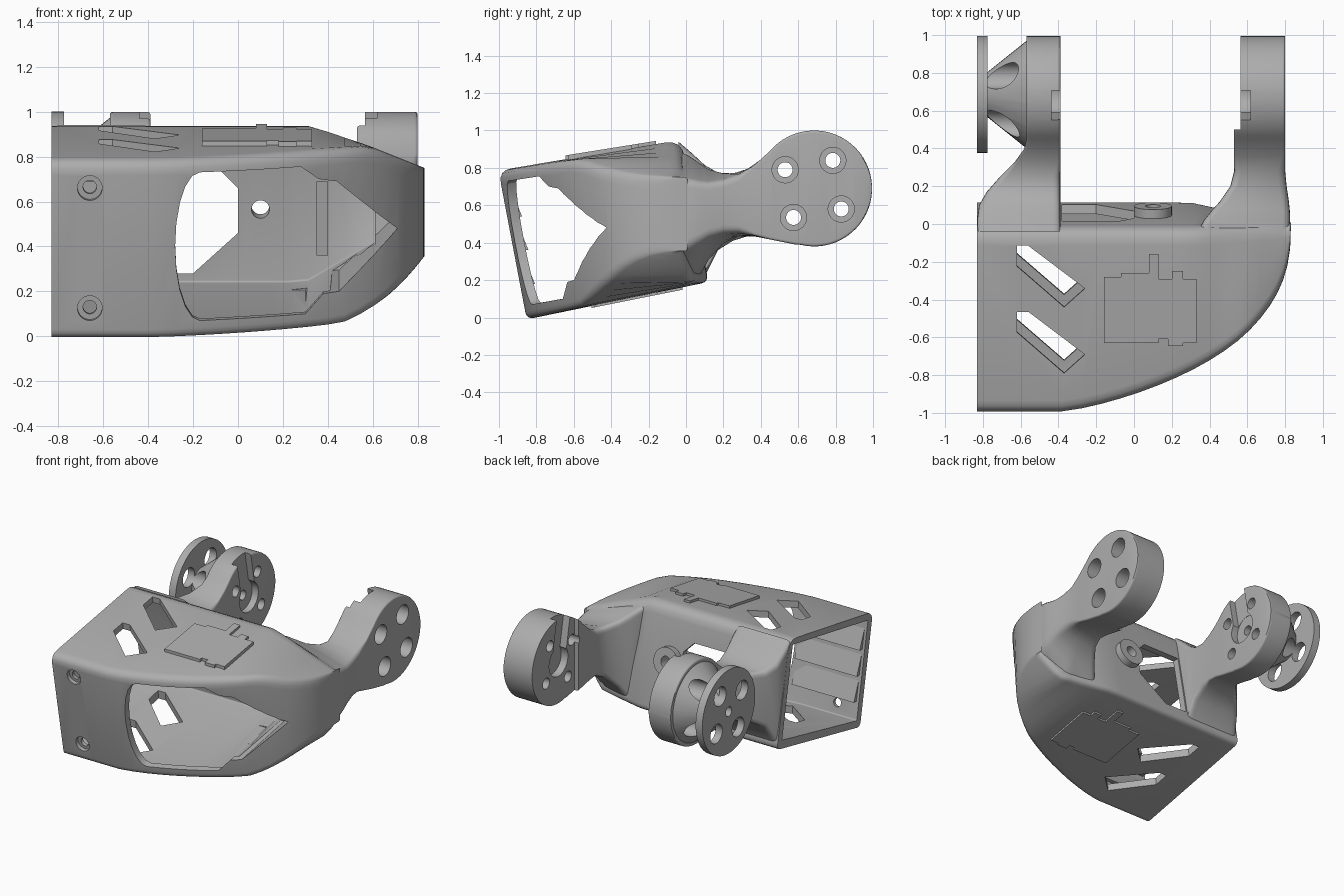
import bpy, bmesh, math
from mathutils import Vector

if "Cube" in bpy.data.objects:
    bpy.data.objects.remove(bpy.data.objects["Cube"], do_unlink=True)

grey = bpy.data.materials.new("plain grey")
grey.use_nodes = True
grey.diffuse_color = (0.42, 0.42, 0.42, 1)
grey.node_tree.nodes["Principled BSDF"].inputs["Base Color"].default_value = grey.diffuse_color

LEAN = 0.19                   # the body leans back by this slope
HUB_Y, HUB_Z, HUB_R = 0.685, 0.69, 0.31


# ---- helpers ----
def loft(name, rings):
    """Skin a list of equal rings and cap both ends."""
    bm = bmesh.new()
    rows = [[bm.verts.new(p) for p in ring] for ring in rings]
    n = len(rows[0])
    for a, b in zip(rows, rows[1:]):
        for i in range(n):
            j = (i + 1) % n
            bm.faces.new((a[i], a[j], b[j], b[i]))
    bm.faces.new(rows[0])
    bm.faces.new(rows[-1][::-1])
    bmesh.ops.recalc_face_normals(bm, faces=bm.faces)
    mesh = bpy.data.meshes.new(name)
    bm.to_mesh(mesh)
    bm.free()
    mesh.materials.append(grey)
    obj = bpy.data.objects.new(name, mesh)
    bpy.context.collection.objects.link(obj)
    return obj


def rounded(corners, radii, steps=4):
    """Round every corner of a ring."""
    ring, n = [], len(corners)
    pts = [Vector(c) for c in corners]
    for i, (p, radius) in enumerate(zip(pts, radii)):
        a, b = pts[i - 1] - p, pts[(i + 1) % n] - p
        start = p + a.normalized() * min(radius, 0.4 * a.length)
        end = p + b.normalized() * min(radius, 0.4 * b.length)
        for k in range(steps + 1):
            t = k / steps
            ring.append(start.lerp(p, t).lerp(p.lerp(end, t), t))
    return ring


def circle(r, n=40):
    return [(r * math.cos(2 * math.pi * i / n), r * math.sin(2 * math.pi * i / n)) for i in range(n)]


def tube_x(name, x0, x1, y, z, r0, r1=None):
    return loft(name, [[(x, y + a, z + b) for a, b in circle(r)]
                       for x, r in ((x0, r0), (x1, r1 or r0))])


def tube_y(name, x, y, z, y0, y1, r):
    """Tube square to the leaning walls, passing through (x, y, z)."""
    return loft(name, [[(x + a, y + d - LEAN * b, z + b + LEAN * d) for a, b in circle(r)]
                       for d in (y0, y1)])


def combine(target, tool, operation):
    mod = target.modifiers.new("combine", "BOOLEAN")
    mod.operation, mod.solver, mod.object = operation, "EXACT", tool
    bpy.context.view_layer.objects.active = target
    bpy.ops.object.modifier_apply(modifier=mod.name)
    bpy.data.objects.remove(tool, do_unlink=True)


def add(tool):
    combine(body, tool, "UNION")


def cut(tool):
    combine(body, tool, "DIFFERENCE")


# ---- shape of the body ----
def along(x):
    return min(max((x + 0.38) / 1.21, 0), 1)


def front_y(x):
    return -0.02 - 0.98 * (1 - along(x) ** 1.3) ** 0.4


def front_lean(x):
    return LEAN * (1 - along(x) ** 5)


def top_z(y):
    return 0.83 + 0.16 * (y + 0.8)


def bottom_z(y):
    return 0.2 * (y + 0.85)


def section(x, inset, radii):
    f = front_y(x) + inset
    cap = 0.95 - 0.4 * max(0, x - 0.33) - inset
    keel = 0.36 * (max(x, 0) / 0.825) ** 3 - 0.01 + inset
    z_ft, z_bt = min(top_z(f) - 0.012 - inset, cap), cap
    z_fb, z_bb = max(bottom_z(f + 0.15) - 0.01 + inset, keel), max(0.19 + inset, keel)
    if inset:                 # the cavity narrows towards the curved end
        t = max(0, x - 0.3) / 0.45
        z_ft, z_bt, z_fb, z_bb = [z + (0.5 - z) * t for z in (z_ft, z_bt, z_fb, z_bb)]
    pull = 0.12 * max(0, x - 0.3) / 0.53

    def front(z):
        return f + front_lean(x) * (0.77 - z)

    def back(z, shift):
        return max(0.12 - inset - shift - LEAN * (z - 0.19), front(z) + 0.03)
    ring = [(x, front(z_fb), z_fb), (x, front(z_ft), z_ft),
            (x, back(z_bt, 0), z_bt), (x, back(z_bb, pull), z_bb)]
    return rounded(ring, radii)


curve_xs = [-0.38 + 1.21 * math.sin(math.radians(a)) for a in [*range(0, 86, 5), 87, 88.5, 90]]
body = loft("bracket_body", [section(x, 0, (0.04, 0.07, 0.09, 0.04)) for x in [-0.83, -0.6] + curve_xs])


# ---- arms: y, inner x, outer x, top inner/outer, bottom inner/middle/outer ----
def arm(name, neck, x_in, x_out):
    rows = list(neck)
    for a in range(140, 1, -6):
        y = HUB_Y + HUB_R * math.cos(math.radians(a))
        h = HUB_R * math.sin(math.radians(a))
        low = HUB_Z - h
        if y < 0.6:
            low = min(low, 0.435 - 0.2 * (y - 0.36))
        rows.append((y, x_in, x_out, HUB_Z + h, HUB_Z + h, low, low, low))
    rings = []
    for y, i, o, ti, to, bi, bm, bo in rows:
        r = 0.04 if y < 0.3 else 0.015
        ring = [(i, y, bi), (i, y, ti), (o, y, to), (o, y, bo), (0.45 * i + 0.55 * o, y, bm)]
        rings.append(rounded(ring, [r] * 5))
    return loft(name, rings)


right_neck = [(-0.04, 0.34, 0.818, 0.90, 0.745, 0.17, 0.18, 0.36),
              (0.02, 0.37, 0.827, 0.87, 0.735, 0.175, 0.21, 0.385),
              (0.07, 0.41, 0.825, 0.835, 0.725, 0.21, 0.27, 0.41),
              (0.12, 0.455, 0.82, 0.80, 0.72, 0.30, 0.345, 0.435),
              (0.2, 0.51, 0.808, 0.775, 0.735, 0.39, 0.415, 0.455),
              (0.28, 0.53, 0.80, 0.775, 0.765, 0.43, 0.44, 0.455),
              (0.36, 0.53, 0.80, 0.81, 0.81, 0.435, 0.437, 0.44)]
left_neck = [(y, -0.39, x, t, t, b, b, b) for y, x, t, b in (
    (-0.04, -0.829, 0.94, 0.17), (0.03, -0.829, 0.88, 0.185), (0.1, -0.82, 0.815, 0.22),
    (0.17, -0.78, 0.775, 0.36), (0.25, -0.71, 0.77, 0.41), (0.33, -0.63, 0.795, 0.435), (0.4, -0.58, 0.845, 0.43))]
add(arm("right_arm", right_neck, 0.53, 0.80))
add(arm("left_arm", left_neck, -0.39, -0.57))
add(tube_y("rear_boss", 0.1, 0.05, 0.575, -0.04, 0.045, 0.1))
add(tube_x("hub_cone", -0.55, -0.80, HUB_Y, HUB_Z, 0.30, 0.10))
add(tube_x("hub_disc", -0.83, -0.775, HUB_Y, HUB_Z, HUB_R))

# ---- hollow inside and windows ----
cavity_xs = [-0.9, -0.6] + [x for x in curve_xs if x < 0.64]
cut(loft("cavity", [section(x, 0.05, [0.01] * 4) for x in cavity_xs]))

window = [(-0.17, 0.73), (0.28, 0.755), (0.36, 0.7), (0.44, 0.69), (0.71, 0.48),
          (0.45, 0.2), (0.38, 0.19), (0.3, 0.1), (-0.17, 0.07)]
window += [(-0.17 - 0.11 * math.sin(a * math.pi / 10), 0.4 - 0.33 * math.cos(a * math.pi / 10))
           for a in range(1, 10)]
cut(loft("front_window", [[(x, y, z + LEAN * (y - front_y(x) - front_lean(x) * (0.77 - z)))
                           for x, z in window] for y in (-1.2, -0.1)]))
rear = [(-0.38, 0.28), (-0.2, 0.28), (0, 0.46), (0, 0.66), (-0.08, 0.74), (-0.38, 0.74)]
cut(loft("rear_window", [[(x, y, z) for x, z in rear] for y in (-0.15, 0.3)]))
cut(tube_y("boss_hole", 0.1, 0.05, 0.575, -0.15, 0.15, 0.04))

# slanted slots through top and bottom
slot = [(-0.62, -0.11), (-0.56, -0.11), (-0.26, -0.34), (-0.37, -0.44), (-0.62, -0.22)]
for shift in (0, -0.355):
    cut(loft("slot", [[(x, y + shift - 0.09 * (z - 0.88), z) for x, y in slot] for z in (-0.3, 1.3)]))

# screw holes in the front
for z in (0.66, 0.125):
    face = -1 + LEAN * (0.77 - z)
    cut(tube_y("screw_hole", -0.66, face, z, -0.1, 0.15, 0.03))
    cut(tube_y("screw_seat", -0.66, face, z, -0.1, 0.025, 0.055))

# ---- arm details ----
step = [(0.3, 0.5), (0.565, 0.5), (0.565, 1.1), (0.3, 1.1)]
cut(loft("inner_step", [[(x, y, z) for x, y in step] for z in (0.2, 1.2)]))
for x0, x1 in ((-0.44, -0.3), (0.45, 0.62)):
    cut(tube_x("horn_seat", x0, x1, HUB_Y, HUB_Z, 0.11))
    channel = [(-0.08, 0), (0.08, 0), (0.08, 0.5), (-0.08, 0.5)]
    cut(loft("horn_slot", [[(x, HUB_Y + a - LEAN * b, HUB_Z + b) for a, b in channel]
                           for x in (x0 + 0.002, x1 - 0.002)]))
cut(tube_x("hub_centre_hole", -0.9, -0.3, HUB_Y, HUB_Z, 0.035))
for y, z in ((0.53, 0.79), (0.785, 0.84), (0.575, 0.535), (0.83, 0.58)):
    cut(tube_x("bolt_hole", -1, 1, y, z, 0.04))
    cut(tube_x("bolt_seat_right", 0.66, 0.9, y, z, 0.07))
    cut(tube_x("bolt_seat_left", -0.9, -0.5, y, z, 0.07))

# ---- raised plates above and below ----
plate = [(-0.16, -0.63), (0.13, -0.63), (0.13, -0.61), (0.18, -0.61), (0.18, -0.645), (0.26, -0.645),
         (0.26, -0.63), (0.33, -0.63), (0.33, -0.29), (0.26, -0.29), (0.26, -0.25), (0.2, -0.25),
         (0.2, -0.29), (0.13, -0.29), (0.13, -0.16), (0.08, -0.16), (0.08, -0.26), (-0.07, -0.26),
         (-0.07, -0.28), (-0.16, -0.28)]
loft("top_plate", [[(x, y, top_z(y) + d) for x, y in plate] for d in (-0.03, 0.012)])
loft("bottom_plate", [[(x, y + 0.14, bottom_z(y + 0.14) + d) for x, y in plate] for d in (-0.018, 0.02)])

# ---- ribs inside ----
rib = [(0.35, 0.36), (0.4, 0.36), (0.4, 0.69), (0.35, 0.69)]
loft("rear_rib", [[(x, y - LEAN * (z - 0.5), z) for x, z in rib] for y in (-0.04, 0.04)])
for z in (0.54, 0.36, 0.18):
    y = -0.96 + LEAN * (0.77 - z)
    loft("front_ledge", [[(x, y, z), (x, y + 0.04, z), (x, y - 0.02, z + 0.15)] for x in (-0.81, -0.3)])

# ---- shading ----
for obj in bpy.context.scene.objects:
    obj.select_set(obj.type == "MESH")
bpy.context.view_layer.objects.active = body
bpy.ops.object.shade_smooth_by_angle(angle=math.radians(32))
